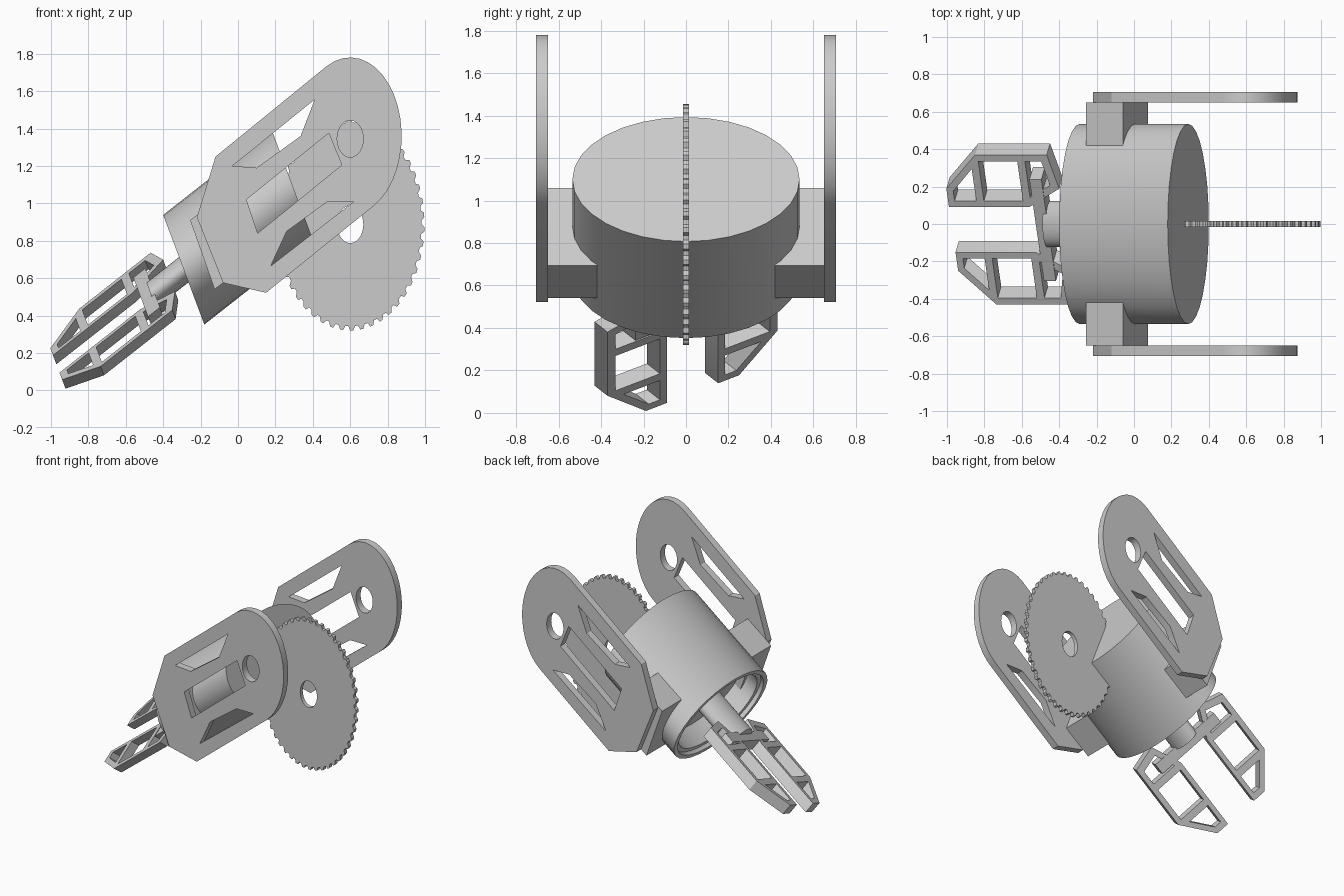
import bpy, bmesh, math
from mathutils import Matrix, Vector

cube = bpy.data.objects.get("Cube")
if cube:
    bpy.data.objects.remove(cube, do_unlink=True)

grey = bpy.data.materials.new("plain grey")
grey.use_nodes = True
grey.diffuse_color = (0.6, 0.6, 0.6, 1)
grey.node_tree.nodes["Principled BSDF"].inputs["Base Color"].default_value = (0.6, 0.6, 0.6, 1)


def frame(x, y, z, origin):
    """Matrix from three axis vectors and an origin."""
    m = Matrix((x, y, z)).transposed().to_4x4()
    m.translation = origin
    return m


# Slanted arm frame: x along the arm, y sideways, z across (1 = drum radius)
ARM = frame((0.58, 0, 0.455), (0, 0.535, 0), (-0.11, 0, 0.293), (-0.29, 0, 0.645))
GRIP = ARM @ Matrix.Rotation(math.radians(35), 4, 'X')


def upright(y):
    """Profile drawn in x and z, thickness along y."""
    return frame((1, 0, 0), (0, 0, 1), (0, 1, 0), (0, y, 0))


def finish(name, bm, matrix):
    bm.transform(matrix)
    bmesh.ops.remove_doubles(bm, verts=bm.verts, dist=0.0003)
    bmesh.ops.recalc_face_normals(bm, faces=bm.faces)
    for f in bm.faces:
        f.smooth = True
    mesh = bpy.data.meshes.new(name)
    bm.to_mesh(mesh)
    bm.free()
    mesh.set_sharp_from_angle(angle=math.radians(30))
    mesh.materials.append(grey)
    obj = bpy.data.objects.new(name, mesh)
    bpy.context.collection.objects.link(obj)
    return obj


def slab(name, loops, thickness, matrix):
    """Flat outline with holes, given a thickness."""
    curve = bpy.data.curves.new(name, 'CURVE')
    curve.dimensions = '2D'
    curve.fill_mode = 'BOTH'
    curve.extrude = thickness / 2
    for loop in loops:
        s = curve.splines.new('POLY')
        s.points.add(len(loop) - 1)
        for point, (x, y) in zip(s.points, loop):
            point.co = (x, y, 0, 1)
        s.use_cyclic_u = True
    temp = bpy.data.objects.new(name + "_outline", curve)
    bpy.context.collection.objects.link(temp)
    mesh = bpy.data.meshes.new_from_object(temp.evaluated_get(bpy.context.evaluated_depsgraph_get()))
    bm = bmesh.new()
    bm.from_mesh(mesh)
    bpy.data.objects.remove(temp, do_unlink=True)
    bpy.data.curves.remove(curve)
    bpy.data.meshes.remove(mesh)
    return finish(name, bm, matrix)


def lathe(name, profile, matrix, steps=32):
    """Spin (along, radius) points about the arm axis."""
    bm = bmesh.new()
    vs = [bm.verts.new((a, 0, r)) for a, r in profile]
    es = [bm.edges.new(pair) for pair in zip(vs, vs[1:])]
    bmesh.ops.spin(bm, geom=vs + es, cent=(0, 0, 0), axis=(1, 0, 0),
                   angle=math.tau, steps=steps, use_merge=True)
    return finish(name, bm, matrix)


def box(name, low, high, matrix):
    bm = bmesh.new()
    bmesh.ops.create_cube(bm, size=1)
    low, high = Vector(low), Vector(high)
    fit = Matrix.Translation((low + high) / 2) @ Matrix.Diagonal((high - low).to_4d())
    return finish(name, bm, matrix @ fit)


def ellipse(cx, cz, rx, rz, start=0, end=360, n=32):
    full = end - start == 360
    angles = [math.radians(start + (end - start) * i / (n if full else n - 1)) for i in range(n)]
    return [(cx + rx * math.cos(t), cz + rz * math.sin(t)) for t in angles]


# Motor drum with a stepped recess at its lower end
lathe("drum", [(0.25, 0), (0.25, 0.84), (0.04, 0.84), (0.04, 0.92), (0, 0.92),
               (0, 1), (1, 1), (1, 0)], ARM)

# Side plates with three windows and a pivot hole, and their mounting blocks
plate_outline = [(-0.12, 1.25), (-0.22, 0.925), (-0.08, 0.575), (0.15, 0.522)]
plate_outline += ellipse(0.6, 1.36, 0.275, 0.42, -63, 117, 20)
windows = [
    [(-0.03, 1.2), (0.41, 1.555), (0.335, 1.36), (0.1, 1.19)],
    [(0.175, 0.665), (0.26, 0.85), (0.48, 1.01), (0.62, 1.01)],
    [(0.485, 1.375), (0.555, 1.205), (0.105, 0.84), (0.045, 1.02)],
    ellipse(0.6, 1.345, 0.07, 0.098),
]
block_outline = [(-0.256, 0.91), (-0.125, 0.54), (0.075, 0.695), (-0.06, 1.06)]
for side, sign in (("right", -1), ("left", 1)):
    slab(side + "_side_plate", [plate_outline] + windows, 0.055, upright(sign * 0.678))
    slab(side + "_mounting_block", [block_outline], 0.23, upright(sign * 0.535))

# Toothed wheel
teeth = 46
rim = []
for i in range(teeth):
    for offset, r in ((0, 0.96), (0.3, 0.96), (0.5, 1), (0.8, 1)):
        t = math.tau * (i + offset) / teeth
        rim.append((0.6 + 0.397 * r * math.cos(t), 0.8875 + 0.567 * r * math.sin(t)))
slab("toothed_wheel", [rim, ellipse(0.6, 0.8875, 0.07, 0.1)], 0.03, upright(0))

# Wrist shaft and palm bar
lathe("wrist_shaft", [(0.3, 0), (0.3, 0.23), (-0.3, 0.23), (-0.3, 0)], ARM)
box("palm_bar", (-0.38, -0.62, -0.11), (-0.27, 0.62, 0.11), GRIP)

# Gripper jaws with three openings each
jaw = [
    [(-1.16, 0.276), (-1.16, 0.5), (-0.85, 0.914), (-0.19, 0.914), (-0.12, 0.5), (-0.42, 0.276)],
    [(-1.1, 0.35), (-1.1, 0.47), (-0.9, 0.74), (-0.9, 0.35)],
    [(-0.83, 0.35), (-0.83, 0.83), (-0.47, 0.83), (-0.47, 0.35)],
    [(-0.4, 0.39), (-0.4, 0.83), (-0.25, 0.83), (-0.2, 0.54)],
]
for side, sign in (("right", -1), ("left", 1)):
    slab(side + "_gripper_jaw", jaw, 0.2, GRIP @ Matrix.Diagonal((1, sign, 1, 1)))
